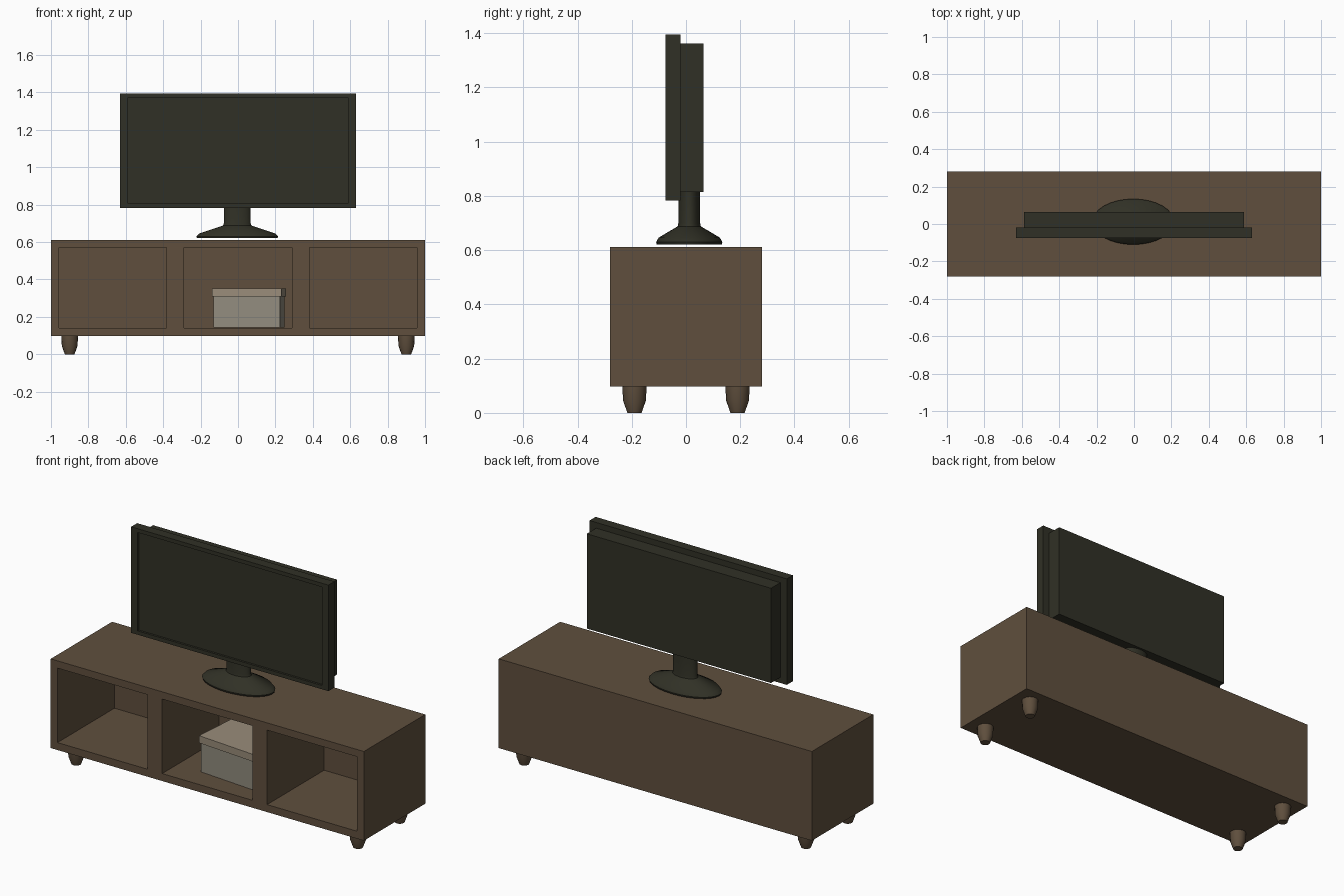
import bpy, bmesh, math
from mathutils import Matrix, Vector

if "Cube" in bpy.data.objects:
    bpy.data.objects.remove(bpy.data.objects["Cube"])


def material(name, rgb):
    m = bpy.data.materials.new(name)
    m.diffuse_color = (*rgb, 1)
    m.use_nodes = True
    m.node_tree.nodes["Principled BSDF"].inputs["Base Color"].default_value = m.diffuse_color
    return m


WOOD = material("brown wood", (0.115, 0.078, 0.047))
BLACK = material("black plastic", (0.030, 0.030, 0.019))
BEIGE = material("beige lid", (0.32, 0.265, 0.195))
GREY = material("grey box", (0.29, 0.265, 0.21))


def finish(name, bm, mat, smooth=False):
    bmesh.ops.recalc_face_normals(bm, faces=bm.faces)
    me = bpy.data.meshes.new(name)
    bm.to_mesh(me)
    bm.free()
    me.materials.append(mat)
    ob = bpy.data.objects.new(name, me)
    bpy.context.collection.objects.link(ob)
    if smooth:
        bpy.ops.object.select_all(action='DESELECT')
        ob.select_set(True)
        bpy.context.view_layer.objects.active = ob
        bpy.ops.object.shade_smooth_by_angle(angle=math.radians(35))
    return ob


def box(name, lo, hi, mat, openings=(), depth=0.0):
    """Box from corner lo to hi; openings (x0, x1, z0, z1) are sunk into the front."""
    lo, hi = Vector(lo), Vector(hi)
    bm = bmesh.new()
    bmesh.ops.create_cube(bm, size=1, matrix=Matrix.Translation((lo + hi) / 2)
                          @ Matrix.Diagonal((*(hi - lo), 1)))
    cuts = {(0, v) for o in openings for v in o[:2]} | {(2, v) for o in openings for v in o[2:]}
    for axis, v in sorted(cuts):
        co, no = Vector(), Vector()
        co[axis], no[axis] = v, 1
        bmesh.ops.bisect_plane(bm, geom=bm.verts[:] + bm.edges[:] + bm.faces[:],
                               plane_co=co, plane_no=no)
    bm.normal_update()
    sunk = []
    for f in bm.faces:
        c = f.calc_center_median()
        if f.normal.y < -0.9 and any(o[0] < c.x < o[1] and o[2] < c.z < o[3] for o in openings):
            sunk.append(f)
    if sunk:
        new = bmesh.ops.extrude_discrete_faces(bm, faces=sunk)["faces"]
        bmesh.ops.translate(bm, vec=(0, depth, 0), verts=[v for f in new for v in f.verts])
    return finish(name, bm, mat)


def turned(name, profile, centre, mat, squash=1.0, sides=32):
    """Capped turned shape from (radius, z) pairs, squashed along y."""
    bm = bmesh.new()
    rings = []
    for r, z in profile:
        rings.append([bm.verts.new((centre[0] + r * math.cos(2 * math.pi * i / sides),
                                    centre[1] + squash * r * math.sin(2 * math.pi * i / sides), z))
                      for i in range(sides)])
    for a, b in zip(rings, rings[1:]):
        for i in range(sides):
            j = (i + 1) % sides
            bm.faces.new((a[i], a[j], b[j], b[i]))
    bm.faces.new(rings[0][::-1])
    bm.faces.new(rings[-1])
    return finish(name, bm, mat, smooth=True)


# Cabinet with three deep compartments
box("cabinet", (-1, -0.28, 0.097), (1, 0.28, 0.612), WOOD,
    [(-0.957, -0.382, 0.14, 0.57), (-0.288, 0.288, 0.14, 0.57), (0.382, 0.957, 0.14, 0.57)], 0.52)

# Tapered feet
for sx, side in ((-1, "left"), (1, "right")):
    for sy, end in ((-1, "front"), (1, "back")):
        turned(f"{end}_{side}_foot", [(0.026, 0), (0.042, 0.045), (0.045, 0.1)],
               (sx * 0.9, sy * 0.19), WOOD, sides=16)

# Television: bezel with sunken screen, rear housing, oval pedestal
box("television_screen", (-0.63, -0.075, 0.783), (0.63, -0.02, 1.395), BLACK,
    [(-0.588, 0.588, 0.805, 1.373)], 0.012)
box("television_back", (-0.588, -0.022, 0.815), (0.588, 0.065, 1.362), BLACK)
turned("television_stand", [(0.215, 0.621), (0.218, 0.63), (0.202, 0.646), (0.076, 0.688),
                            (0.072, 0.70), (0.072, 0.82)], (-0.004, 0.012), BLACK, squash=0.56)

# Lidded storage box, turned slightly inside the middle compartment
for name, w, d, z0, z1, mat in (("storage_box", 0.178, 0.15, 0.142, 0.315, GREY),
                                ("storage_box_lid", 0.186, 0.158, 0.31, 0.352, BEIGE)):
    ob = box(name, (-w, -d, z0), (w, d, z1), mat)
    ob.location = (0.059, -0.014, 0)
    ob.rotation_euler.z = math.radians(-4.5)
